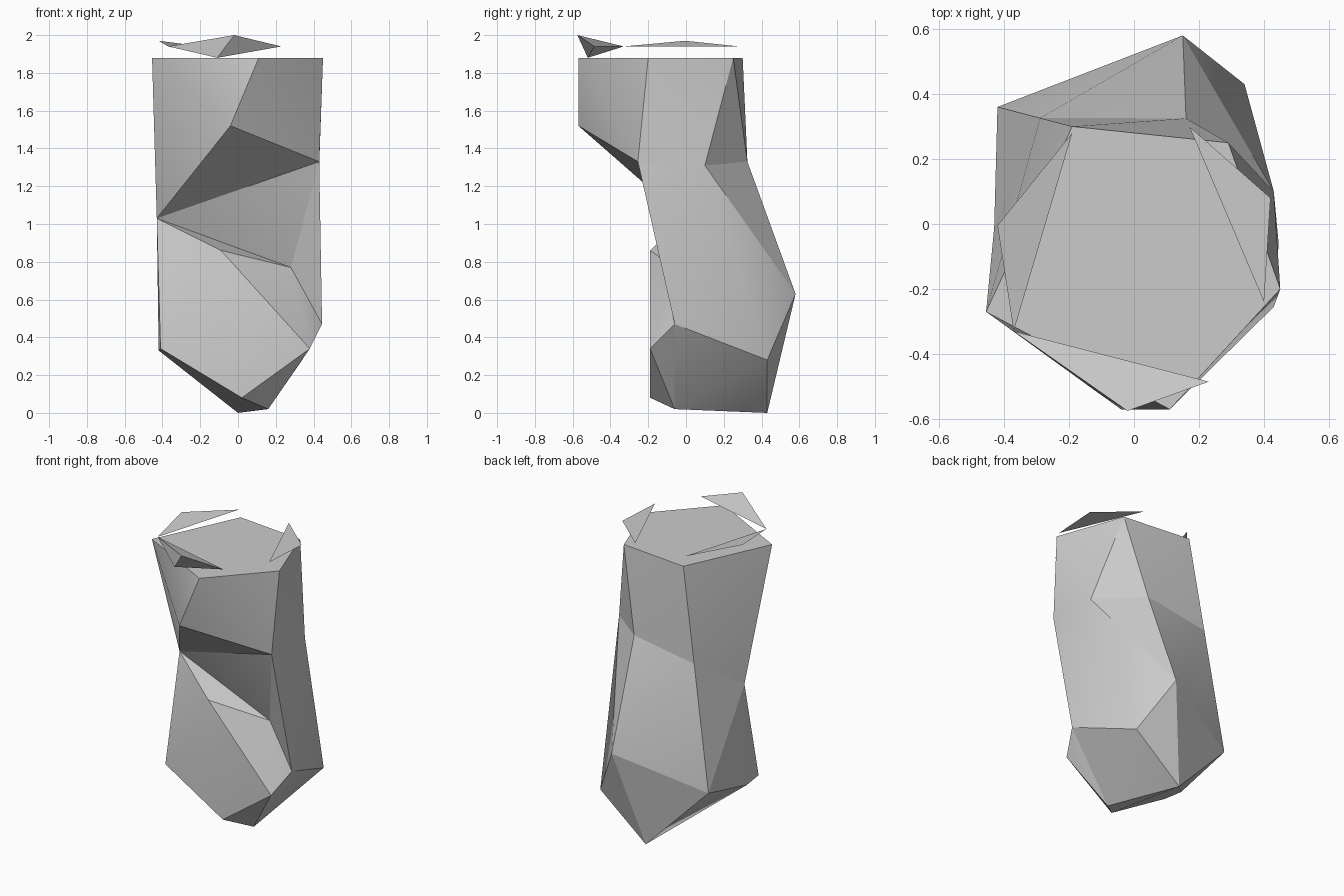
import bpy
import bmesh
from math import radians
from mathutils import Vector

cube = bpy.data.objects.get("Cube")
if cube:
    bpy.data.objects.remove(cube, do_unlink=True)

# One plain stone colour
stone = bpy.data.materials.new("stone_grey")
stone.use_nodes = True
grey = (0.6, 0.6, 0.6, 1)
stone.diffuse_color = grey
shader = next(n for n in stone.node_tree.nodes if n.type == 'BSDF_PRINCIPLED')
shader.inputs["Base Color"].default_value = grey
shader.inputs["Roughness"].default_value = 0.9


def stone_block(name, points):
    """Convex faceted chunk spanned by its corners; three corners give a thin flake."""
    bm = bmesh.new()
    verts = [bm.verts.new(p) for p in points]
    if len(verts) == 3:
        bm.faces.new(verts)
    else:
        result = bmesh.ops.convex_hull(bm, input=verts)
        loose = {v for v in result["geom_interior"] + result["geom_unused"]
                 if isinstance(v, bmesh.types.BMVert)}
        bmesh.ops.delete(bm, geom=list(loose), context='VERTS')
        bmesh.ops.recalc_face_normals(bm, faces=bm.faces)
    bm.normal_update()
    mesh = bpy.data.meshes.new(name)
    bm.to_mesh(mesh)
    bm.free()
    mesh.materials.append(stone)
    obj = bpy.data.objects.new(name, mesh)
    bpy.context.collection.objects.link(obj)
    return obj


# Flat top outline
top_height = 1.88
top_outline = [(0.11, -0.57), (0.45, -0.2), (0.29, 0.25), (-0.19, 0.3), (-0.455, -0.27)]
top_corners = [Vector((x, y, top_height)) for x, y in top_outline]

# Corners shared by neighbouring chunks
brow_tip = Vector((-0.04, -0.57, 1.52))
brow_left = Vector((0.43, -0.255, 1.33))
notch_right = Vector((-0.43, -0.01, 1.03))
notch_left = Vector((0.28, -0.06, 0.77))
waist_back = Vector((0.16, 0.325, 1.33))
waist_left = Vector((0.43, 0.1, 1.31))
back_bulge = Vector((0.15, 0.58, 0.63))
back_right = Vector((-0.42, 0.36, 0.43))
heel_left = Vector((0.34, 0.43, 0.28))
heel_tip = Vector((0, 0.43, 0))
side_right = Vector((-0.42, -0.05, 0.33))
side_left = Vector((0.445, -0.06, 0.47))
toe_left = Vector((0.16, -0.06, 0.02))
ridge_right = top_corners[3].lerp(back_right, 0.43)

# Front facet of the foot, flat in one plane
facet_y = -0.19
front_facet = [Vector((x, facet_y, z)) for x, z in
               [(-0.09, 0.86), (-0.41, 0.34), (0.02, 0.08), (0.38, 0.34)]]

# Solid chunks, from the top down
blocks = [
    stone_block("overhanging_head", top_corners + [
        brow_tip, brow_left, notch_right, waist_back, waist_left, ridge_right]),
    stone_block("upper_trunk", [
        notch_right, brow_left, notch_left, waist_left, waist_back,
        ridge_right, back_bulge, back_right]),
    stone_block("left_flank", [
        brow_left, notch_left, side_left, waist_left, back_bulge, heel_left]),
    stone_block("lower_trunk", [
        notch_right, notch_left, side_left, back_bulge, heel_left,
        heel_tip, toe_left, back_right, side_right]),
    stone_block("front_foot", front_facet + [
        notch_right, notch_left, side_right, side_left, heel_tip, toe_left]),
]

# Loose chips floating just above the top
chip_height = 1.94
chip_end = Vector((-0.37, -0.33, chip_height))
blocks += [
    stone_block("front_chip", [
        chip_end, (0.23, -0.485, chip_height), (-0.02, -0.575, 2), (-0.11, -0.52, top_height)]),
    stone_block("right_chip", [
        chip_end, (-0.19, 0.28, chip_height), (-0.42, -0.005, 1.97)]),
    stone_block("left_chip", [
        (0.4, -0.24, chip_height), (0.42, 0.08, chip_height), (0.17, 0.3, chip_height)]),
]
# Turn the flat chips upward
for obj in blocks:
    if len(obj.data.polygons) == 1 and obj.data.polygons[0].normal.z < 0:
        obj.data.flip_normals()

# Soften only the shallow edges
bpy.ops.object.select_all(action='DESELECT')
for obj in blocks:
    obj.select_set(True)
bpy.context.view_layer.objects.active = blocks[0]
bpy.ops.object.shade_smooth_by_angle(angle=radians(30))
